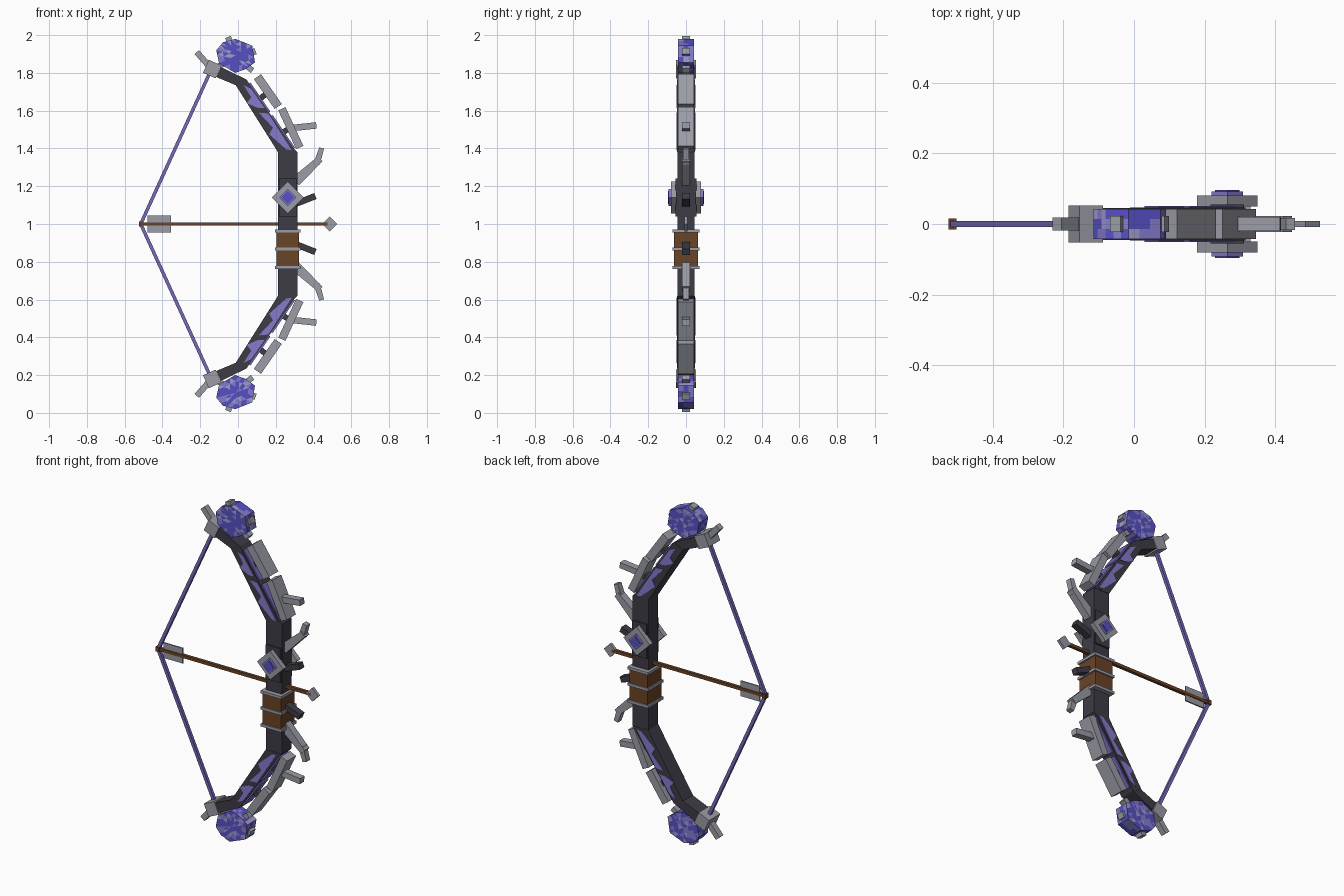
import bpy, bmesh, random
from mathutils import Vector

cube = bpy.data.objects.get("Cube")
if cube:
    bpy.data.objects.remove(cube, do_unlink=True)
random.seed(4)


def material(name, srgb):
    lin = [(c / 255 / 12.92) if c < 11 else ((c / 255 + 0.055) / 1.055) ** 2.4 for c in srgb]
    m = bpy.data.materials.new(name)
    m.use_nodes = True
    m.diffuse_color = (*lin, 1)
    m.node_tree.nodes["Principled BSDF"].inputs["Base Color"].default_value = (*lin, 1)
    return m


DARK = material("dark_wood", (62, 60, 69))
GREY = material("grey_metal", (155, 156, 166))
BROWN = material("brown_leather", (106, 68, 38))
STRING = material("violet_string", (118, 106, 186))
BLUE = material("blue_crystal", (86, 80, 196))
LILAC = material("lilac_crystal", (132, 124, 206))
PALE = material("pale_crystal", (160, 156, 206))


def finish(name, bm, mats):
    bmesh.ops.recalc_face_normals(bm, faces=bm.faces)
    me = bpy.data.meshes.new(name)
    bm.to_mesh(me)
    bm.free()
    for m in mats:
        me.materials.append(m)
    ob = bpy.data.objects.new(name, me)
    bpy.context.collection.objects.link(ob)
    return ob


def prism_mesh(pts, y0, y1):
    """Side outline in x, z extruded from y0 to y1."""
    bm = bmesh.new()
    face = bm.faces.new([bm.verts.new((x, y0, z)) for x, z in pts])
    ext = bmesh.ops.extrude_face_region(bm, geom=[face])
    for v in ext["geom"]:
        if isinstance(v, bmesh.types.BMVert):
            v.co.y = y1
    return bm


def prism(name, pts, y0, y1, mat):
    return finish(name, prism_mesh(pts, y0, y1), [mat])


def bar(name, p, q, width, depth, mat, end_width=None):
    """Straight bar between two x, z points, with optional taper."""
    p, q = Vector(p), Vector(q)
    n = (q - p).orthogonal().normalized()
    a, b = n * width / 2, n * (end_width or width) / 2
    return prism(name, [p + a, q + b, q - b, p - a], -depth / 2, depth / 2, mat)


def box(name, x0, x1, z0, z1, half_y, mat):
    return prism(name, [(x0, z0), (x1, z0), (x1, z1), (x0, z1)], -half_y, half_y, mat)


def diamond(x, z, r):
    return [(x - r, z), (x, z + r), (x + r, z), (x, z - r)]


def crystal(name, pts):
    """Flat faceted crystal with randomly tinted patches."""
    bm = prism_mesh(pts, -0.042, 0.042)
    caps = [f for f in bm.faces if len(f.verts) > 4]
    bmesh.ops.poke(bm, faces=caps)
    bmesh.ops.subdivide_edges(bm, edges=bm.edges[:], cuts=2, use_grid_fill=True)
    for f in bm.faces:
        f.material_index = random.choices([0, 1, 2], [6, 3, 1])[0]
    finish(name, bm, [BLUE, LILAC, PALE])


# Straight middle of the bow
box("riser", 0.212, 0.315, 0.62, 1.38, 0.045, DARK)
box("sight_block", 0.217, 0.312, 1.04, 1.24, 0.055, DARK)

# Limbs and fittings, built once and mirrored to the other end
for side, flip in (("upper", False), ("lower", True)):
    def m(*pts):
        return [(x, 2 - z if flip else z) for x, z in pts]

    def rod(part, p, q, width, depth, mat, end_width=None):
        bar(f"{side}_{part}", *m(p, q), width, depth, mat, end_width)

    # Curved limb in two outlines
    prism(f"{side}_limb", m((0.212, 1.38), (0.315, 1.38), (0.295, 1.40), (0.045, 1.765),
                            (-0.012, 1.735)), -0.047, 0.047, DARK)
    prism(f"{side}_limb_end", m((-0.012, 1.735), (0.045, 1.765), (-0.12, 1.845),
                                (-0.155, 1.795)), -0.045, 0.045, DARK)

    # Violet inlays on both faces and along the outer edge
    inlays = [m((0.03, 1.735), (0.07, 1.715), (0.14, 1.615), (0.105, 1.615), (0.045, 1.64), (0.07, 1.67)),
              m((0.11, 1.59), (0.16, 1.585), (0.285, 1.39), (0.255, 1.395), (0.165, 1.475), (0.185, 1.51))]
    for i, pts in enumerate(inlays):
        for face, s in (("front", -1), ("back", 1)):
            prism(f"{side}_{face}_inlay_{i + 1}", pts, s * 0.044, s * 0.0505, LILAC)
    rod("edge_strip_inner", (0.06, 1.745), (0.165, 1.592), 0.014, 0.08, STRING)
    rod("edge_strip_outer", (0.178, 1.573), (0.296, 1.4), 0.014, 0.08, STRING)

    # Armour plates held on pegs
    rod("plate_inner", (0.103, 1.78), (0.213, 1.622), 0.046, 0.084, GREY)
    rod("plate_outer", (0.232, 1.61), (0.327, 1.405), 0.042, 0.084, GREY)
    rod("peg_inner", (0.10, 1.65), (0.15, 1.69), 0.03, 0.04, DARK)
    rod("peg_outer", (0.21, 1.47), (0.28, 1.51), 0.03, 0.04, DARK)

    # Spikes along the outer side
    rod("plate_spike", (0.285, 1.508), (0.415, 1.522), 0.034, 0.04, GREY)
    rod("horn", (0.305, 1.225), (0.435, 1.345), 0.055, 0.044, GREY, 0.035)
    rod("horn_tip", (0.417, 1.32), (0.443, 1.402), 0.034, 0.034, GREY, 0.026)
    rod("dark_spike", (0.30, 1.105), (0.41, 1.148), 0.034, 0.04, DARK)

    # Tip clamp with its spike and the string
    rod("tip_clamp", (-0.17, 1.835), (-0.103, 1.805), 0.075, 0.104, GREY)
    rod("tip_spike", (-0.14, 1.82), (-0.218, 1.91), 0.032, 0.036, GREY)
    rod("string", (-0.145, 1.81), (-0.515, 1.0), 0.018, 0.018, STRING)

    # Tip crystal with metal studs
    crystal(f"{side}_crystal", m((-0.115, 1.92), (-0.08, 1.962), (-0.015, 1.98), (0.075, 1.945),
                                 (0.09, 1.855), (0.04, 1.82), (-0.015, 1.8), (-0.1, 1.85)))
    rod("stud_top", (-0.02, 1.9), (-0.053, 1.99), 0.032, 0.044, GREY)
    rod("stud_outer", (0.0, 1.878), (0.093, 1.915), 0.034, 0.044, GREY)
    rod("stud_low", (0.0, 1.87), (0.077, 1.812), 0.03, 0.04, GREY)
    rod("stud_inner", (-0.03, 1.87), (-0.105, 1.835), 0.03, 0.04, GREY)

# Wrapped grip with three bands
box("grip", 0.204, 0.322, 0.77, 0.965, 0.064, BROWN)
for i, z in enumerate((0.769, 0.868, 0.963)):
    box(f"grip_band_{i + 1}", 0.196, 0.33, z - 0.008, z + 0.008, 0.071, GREY)

# Diamond gems in metal frames on both faces
for face, s in (("front", -1), ("back", 1)):
    prism(f"{face}_gem_frame", diamond(0.264, 1.14, 0.085), s * 0.05, s * 0.08, GREY)
    prism(f"{face}_gem_rim", diamond(0.264, 1.14, 0.045), s * 0.07, s * 0.092, LILAC)
    prism(f"{face}_gem", diamond(0.264, 1.14, 0.034), s * 0.085, s * 0.096, BLUE)

# Arrow
bar("arrow_shaft", (-0.52, 1.0), (0.475, 1.0), 0.018, 0.018, BROWN)
box("arrow_nock", -0.525, -0.502, 0.987, 1.013, 0.015, BROWN)
box("arrow_fletching", -0.48, -0.355, 0.956, 1.045, 0.004, GREY)
prism("arrow_head", diamond(0.486, 1.0, 0.04), -0.009, 0.009, GREY)
